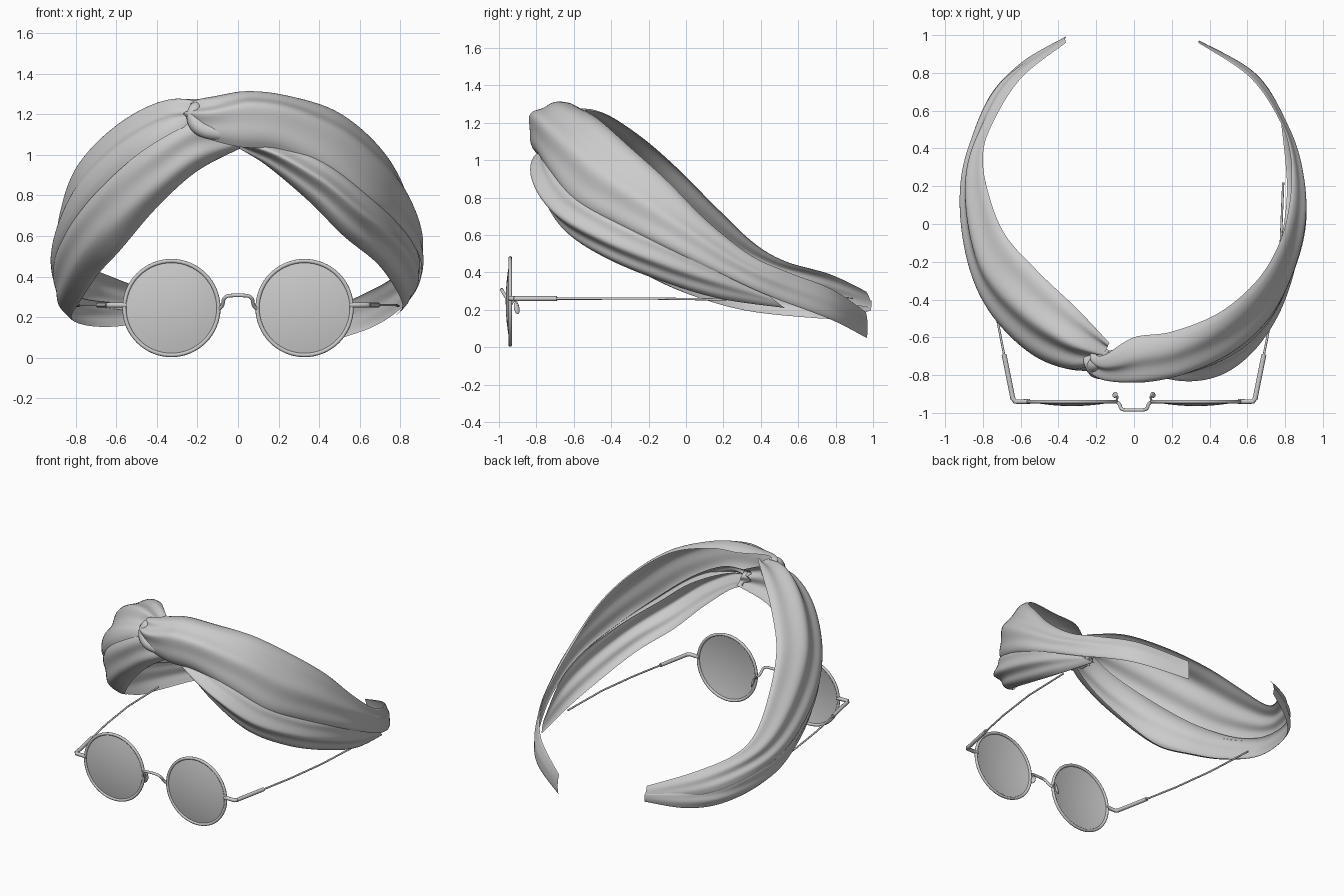
import bpy, math
from mathutils import Vector as V

if "Cube" in bpy.data.objects:
    bpy.data.objects.remove(bpy.data.objects["Cube"])


def spline(pts, t):
    """Catmull-Rom through pts, t in 0..1"""
    n = len(pts) - 1
    i = min(int(t * n), n - 1)
    f = t * n - i
    p = [pts[max(0, min(n, i + k))] for k in (-1, 0, 1, 2)]
    return 0.5 * (2 * p[1] + (p[2] - p[0]) * f + (2 * p[0] - 5 * p[1] + 4 * p[2] - p[3]) * f * f
                  + (3 * p[1] - p[0] - 3 * p[2] + p[3]) * f ** 3)


def make_mesh(name, verts, faces):
    me = bpy.data.meshes.new(name)
    me.from_pydata(verts, [], faces)
    me.shade_smooth()
    ob = bpy.data.objects.new(name, me)
    bpy.context.collection.objects.link(ob)
    return ob


def band(name, stations, folds=2, amp=0.012, phase=0.0, nu=110, nv=40):
    """Cloth strip lofted between an upper and a lower edge, puffed outward with folds.
    station = upper xyz, lower xyz, bulge"""
    up = [V(s[0:3]) for s in stations]
    lo = [V(s[3:6]) for s in stations]
    bl = [s[6] for s in stations]
    mid = [(a + b) / 2 for a, b in zip(up, lo)]

    def normal(t):
        d = spline(mid, min(1, t + .01)) - spline(mid, max(0, t - .01))
        return d.cross(spline(up, t) - spline(lo, t)).normalized()

    sign = 1 if normal(.5).dot(spline(mid, .5) - V((0, .1, .3))) > 0 else -1
    verts = []
    for i in range(nu + 1):
        t = i / nu
        a, b, h, n = spline(up, t), spline(lo, t), spline(bl, t), normal(t) * sign
        fade = min(1, 6 * (1 - t)) * (0.5 + 0.5 * math.cos(math.pi * t * .8))
        for j in range(nv + 1):
            v = j / nv
            s = math.sin(math.pi * v)
            wave = math.sin(2 * math.pi * folds * v + phase + 2.5 * t) * s
            verts.append(a.lerp(b, v) + n * (h * max(s, 0) ** .6 + amp * fade * wave))
    w = nv + 1
    faces = [(i * w + j, i * w + j + 1, (i + 1) * w + j + 1, (i + 1) * w + j)
             for i in range(nu) for j in range(nv)]
    return make_mesh(name, verts, faces)


def wire(name, pts, r, kind='POLY', radii=None):
    cu = bpy.data.curves.new(name, 'CURVE')
    cu.dimensions = '3D'
    cu.bevel_depth = r
    cu.bevel_resolution = 4
    cu.use_fill_caps = True
    sp = cu.splines.new(kind)
    sp.points.add(len(pts) - 1)
    for i, (p, c) in enumerate(zip(sp.points, pts)):
        p.co = (*c, 1)
        p.radius = radii[i] if radii else 1
    if kind == 'NURBS':
        sp.order_u = 3
        sp.use_endpoint_u = True
    ob = bpy.data.objects.new(name, cu)
    bpy.context.collection.objects.link(ob)
    return ob


# Right wrap: curls out of the knot and runs to the nape
band("right_upper_wrap", [
    (-.14, -.64, 1.20, -.16, -.65, 1.14, .01),
    (-.20, -.69, 1.26, -.24, -.72, 1.14, .03),
    (-.15, -.69, 1.28, -.18, -.78, 1.09, .08),
    (0, -.60, 1.29, 0, -.80, 1.04, .145),
    (.20, -.57, 1.28, .20, -.78, 1.02, .135),
    (.45, -.47, 1.22, .45, -.71, .91, .10),
    (.65, -.30, 1.07, .63, -.59, .77, .08),
    (.77, -.10, .89, .77, -.38, .66, .065),
    (.825, .12, .67, .88, -.10, .53, .05),
    (.83, .35, .49, .90, .15, .41, .03),
    (.77, .55, .40, .84, .43, .28, .02),
    (.61, .78, .31, .66, .77, .15, .02),
    (.34, .96, .19, .34, .965, .05, .01)], folds=2, amp=.016)

# Right lower wrap: passes beneath the knot, stops behind the ear
band("right_lower_wrap", [
    (-.05, -.66, 1.15, 0, -.62, 1.04, .03),
    (.20, -.70, 1.10, .15, -.69, .94, .10),
    (.42, -.68, .98, .35, -.69, .77, .115),
    (.61, -.59, .83, .52, -.60, .60, .09),
    (.77, -.38, .68, .68, -.41, .47, .06),
    (.87, -.10, .55, .77, -.12, .35, .045),
    (.89, .15, .43, .81, .18, .26, .025),
    (.82, .43, .29, .78, .53, .21, .01)], folds=2, amp=.022, phase=1)

# Left wraps
band("left_upper_wrap", [
    (-.13, -.63, 1.27, -.17, -.72, 1.17, .02),
    (-.30, -.45, 1.25, -.32, -.77, 1.11, .08),
    (-.50, -.26, 1.14, -.52, -.70, .98, .10),
    (-.68, -.06, .97, -.72, -.51, .79, .095),
    (-.77, .16, .75, -.85, -.26, .61, .07),
    (-.80, .36, .56, -.91, .08, .44, .045),
    (-.75, .53, .46, -.88, .38, .34, .025),
    (-.60, .77, .39, -.72, .73, .26, .02),
    (-.36, .96, .30, -.36, .99, .21, .01)], folds=2, amp=.020, phase=2)
band("left_lower_wrap", [
    (0, -.66, 1.15, .03, -.62, 1.04, .03),
    (-.20, -.71, 1.20, -.20, -.68, .92, .08),
    (-.40, -.70, 1.10, -.40, -.61, .74, .09),
    (-.60, -.58, .94, -.58, -.46, .53, .09),
    (-.79, -.35, .72, -.69, -.25, .41, .075),
    (-.89, -.05, .52, -.77, 0, .29, .05),
    (-.89, .25, .39, -.82, .30, .20, .035),
    (-.79, .60, .30, -.75, .64, .16, .02),
    (-.60, .83, .27, -.59, .84, .155, .015),
    (-.36, .99, .25, -.36, .985, .195, .005)], folds=1.5, amp=.014)

# Knot: rolled cloth tuck at the front twist
wire("knot_tuck", [(-.14, -.67, 1.22), (-.20, -.73, 1.25), (-.225, -.76, 1.19),
                   (-.19, -.785, 1.125), (-.08, -.79, 1.10), (.03, -.77, 1.08)],
     .045, 'NURBS', (.3, .7, .8, .9, .8, .3))

# Glasses, both sides
CX, CZ, Y, R = .328, .245, -.94, .232
for s, side in ((1, "right"), (-1, "left")):
    # rim
    bpy.ops.mesh.primitive_torus_add(location=(s * CX, Y, CZ), rotation=(math.pi / 2, 0, 0),
                                     major_radius=R, minor_radius=.010,
                                     major_segments=64, minor_segments=10)
    rim = bpy.context.object
    rim.name = side + "_rim"
    rim.data.shade_smooth()
    # shallow domed lens
    seg, rings = 48, 6
    vs, fs = [(s * CX, Y - .024, CZ)], []
    for k in range(1, rings + 1):
        q = k / rings
        vs += [(s * CX + R * q * math.cos(2 * math.pi * a / seg), Y - .024 * (1 - q * q),
                CZ + R * q * math.sin(2 * math.pi * a / seg)) for a in range(seg)]
    for a in range(seg):
        b = (a + 1) % seg
        fs.append((0, 1 + a, 1 + b))
        for k in range(rings - 1):
            o = 1 + k * seg
            fs.append((o + a, o + seg + a, o + seg + b, o + b))
    make_mesh(side + "_lens", vs, fs)
    # hinge, temple sleeve and thin temple arm
    wire(side + "_hinge", [(s * .55, Y, .26), (s * .63, Y, .26), (s * .645, -.915, .26)], .013)
    wire(side + "_temple_sleeve", [(s * .64, -.93, .26), (s * .688, -.69, .26)], .013)
    wire(side + "_temple", [(s * .688, -.69, .26), (s * .735, -.45, .26),
                            (s * .775, -.15, .26), (s * .79, .22, .255)], .006)
    # nose pad on a small bent arm
    wire(side + "_pad_arm", [(s * .10, Y, .215), (s * .085, -.925, .25), (s * .09, -.905, .25),
                             (s * .10, -.90, .215)], .005, 'NURBS')
    bpy.ops.mesh.primitive_uv_sphere_add(segments=16, ring_count=10, radius=1,
                                         location=(s * .10, -.905, .21))
    pad = bpy.context.object
    pad.name = side + "_nose_pad"
    pad.scale = (.009, .016, .035)
    pad.rotation_euler = (0, -s * .3, s * .5)
    pad.data.shade_smooth()

# Bridge
wire("bridge", [(-.095, Y, .24), (-.075, -.95, .25), (-.07, -.985, .305), (0, -.985, .308),
                (.07, -.985, .305), (.075, -.95, .25), (.095, Y, .24)], .009, 'NURBS')
